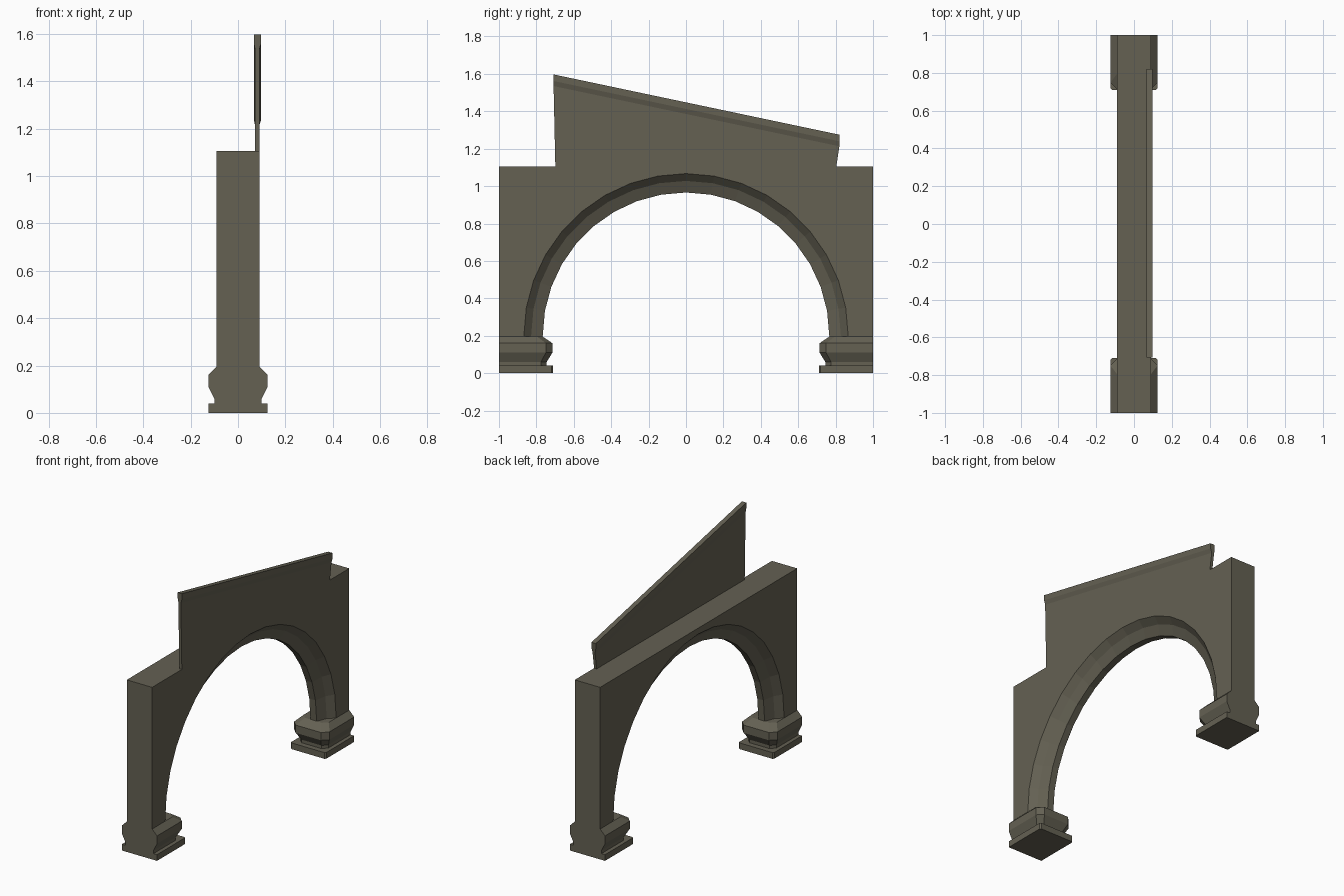
import bpy, bmesh, math

if "Cube" in bpy.data.objects:
    bpy.data.objects.remove(bpy.data.objects["Cube"])

stone = bpy.data.materials.new("olive grey stone")
stone.diffuse_color = (0.128, 0.119, 0.086, 1)
stone.use_nodes = True
stone.node_tree.nodes["Principled BSDF"].inputs["Base Color"].default_value = stone.diffuse_color


def make(name, rings, cap=True):
    """Loft a list of equal-length closed point rings into a solid."""
    bm = bmesh.new()
    vs = [[bm.verts.new(p) for p in r] for r in rings]
    n = len(rings[0])
    for a, b in zip(vs, vs[1:]):
        for i in range(n):
            j = (i + 1) % n
            bm.faces.new((a[i], a[j], b[j], b[i]))
    if cap:
        bm.faces.new(vs[0])
        bm.faces.new(vs[-1])
    bmesh.ops.recalc_face_normals(bm, faces=bm.faces)
    me = bpy.data.meshes.new(name)
    bm.to_mesh(me)
    bm.free()
    me.materials.append(stone)
    ob = bpy.data.objects.new(name, me)
    bpy.context.collection.objects.link(ob)
    return ob


# Arched wall: each ring is the wall outline at one depth; the radius
# changes with depth to hollow a two-facet cove into both arch edges
SEG, CZ, TOP, FOOT, HALF = 18, 0.2, 1.105, 0.02, 0.09


def wall_outline(x, r):
    pts = [(x, r, FOOT)]
    for i in range(SEG + 1):
        a = math.pi * i / SEG
        pts.append((x, r * math.cos(a), CZ + r * math.sin(a)))
    pts += [(x, -r, FOOT), (x, -1, FOOT), (x, -1, TOP), (x, 1, TOP), (x, 1, FOOT)]
    return pts


cove = [(HALF, 0.867), (0.05, 0.828), (0.022, 0.766)]
profile = cove + [(-x, r) for x, r in reversed(cove)]
make("arched_wall", [wall_outline(x, r) for x, r in profile])


# Pier bases: plinth and moulded block with clipped inner corners
def base_ring(s, z, w, yi, c):
    return [(-w, s, z), (w, s, z), (w, s * (yi + c), z), (w - c, s * yi, z),
            (-w + c, s * yi, z), (-w, s * (yi + c), z)]


PLINTH = [(0, 0.125, 0.71, 0.008), (0.04, 0.125, 0.71, 0.008)]
BLOCK = [(0.04, 0.10, 0.745, 0.03), (0.06, 0.10, 0.745, 0.03),
         (0.11, 0.125, 0.714, 0.035), (0.16, 0.125, 0.714, 0.035),
         (0.195, 0.09, 0.765, 0.03)]
for s, side in ((-1, "front"), (1, "back")):
    make(side + "_plinth", [base_ring(s, *l) for l in PLINTH])
    make(side + "_base_block", [base_ring(s, *l) for l in BLOCK])


# Sloping gable panel flush with the right face, thickened along its top edge
def panel_ring(yb, yt, zt):
    sec = [(0.072, 0.09, yb, 1.08), (0.072, 0.09, yt, zt - 0.062),
           (0.067, 0.098, yt, zt - 0.035), (0.067, 0.098, yt, zt)]
    return ([(a, y, z) for a, b, y, z in sec]
            + [(b, y, z) for a, b, y, z in reversed(sec)])


make("gable_panel", [panel_ring(-0.698, -0.708, 1.597),
                     panel_ring(0.80, 0.82, 1.275)])
